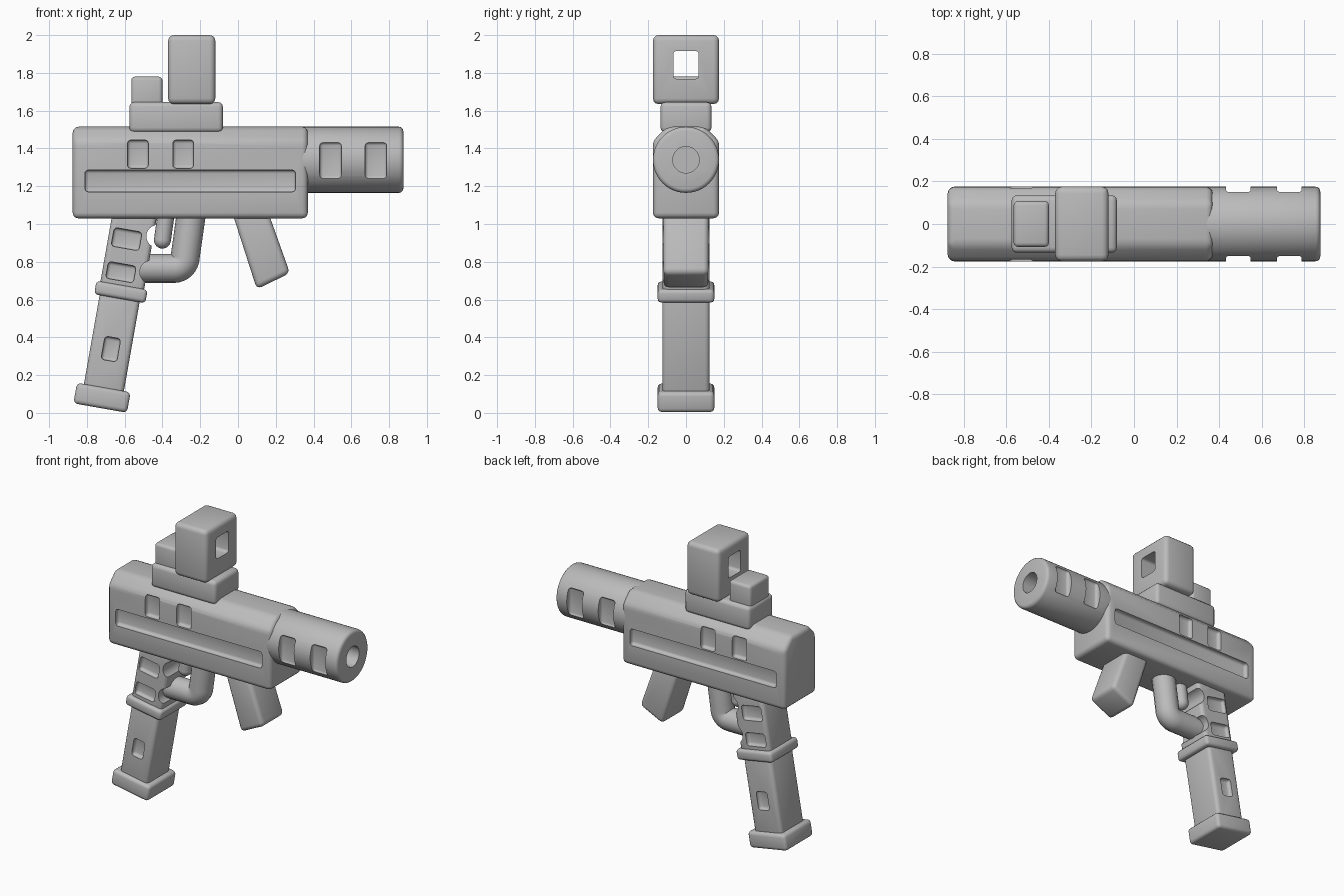
import bpy, bmesh, math
from mathutils import Matrix, Vector

cube = bpy.data.objects.get("Cube")
if cube:
    bpy.data.objects.remove(cube)

grey = bpy.data.materials.new("matte_grey")
grey.use_nodes = True
COLOUR = (0.5, 0.5, 0.5, 1)
grey.diffuse_color = COLOUR
grey.node_tree.nodes["Principled BSDF"].inputs["Base Color"].default_value = COLOUR


def finish(name, bm, bevel=0.0):
    """Turn a bmesh into a smooth-shaded object with rounded edges."""
    bmesh.ops.recalc_face_normals(bm, faces=bm.faces)
    if bevel:
        sharp = [e for e in bm.edges if e.calc_face_angle(0) > math.radians(40)]
        bmesh.ops.bevel(bm, geom=sharp, offset=bevel, segments=3,
                        profile=0.5, affect='EDGES', clamp_overlap=True)
    mesh = bpy.data.meshes.new(name)
    bm.to_mesh(mesh)
    bm.free()
    mesh.materials.append(grey)
    obj = bpy.data.objects.new(name, mesh)
    bpy.context.collection.objects.link(obj)
    return obj


def block(name, centre, size, tilt=0, bevel=0.025):
    """Rounded box, leaning toward +x by tilt degrees."""
    bm = bmesh.new()
    m = (Matrix.Translation(centre) @ Matrix.Rotation(math.radians(tilt), 4, 'Y')
         @ Matrix.Diagonal((*size, 1)))
    bmesh.ops.create_cube(bm, size=1, matrix=m)
    return finish(name, bm, bevel)


def prism(name, outline, start, end, axis, bevel):
    """Outline extruded along x (points are y, z) or y (points are x, z)."""
    bm = bmesh.new()
    place = (lambda a, b: (start, a, b)) if axis == 'X' else (lambda a, b: (a, start, b))
    face = bm.faces.new([bm.verts.new(place(a, b)) for a, b in outline])
    new = bmesh.ops.extrude_face_region(bm, geom=[face])["geom"]
    shift = Vector((end - start, 0, 0) if axis == 'X' else (0, end - start, 0))
    bmesh.ops.translate(bm, vec=shift, verts=[v for v in new if isinstance(v, bmesh.types.BMVert)])
    return finish(name, bm, bevel)


def rod(name, centre, radius, length, axis, bevel=0.0):
    """Cylinder along x or y."""
    bm = bmesh.new()
    turn = Matrix.Rotation(math.pi / 2, 4, 'Y' if axis == 'X' else 'X')
    bmesh.ops.create_cone(bm, cap_ends=True, segments=48, radius1=radius, radius2=radius,
                          depth=length, matrix=Matrix.Translation(centre) @ turn)
    return finish(name, bm, bevel)


def tube(name, points, radius):
    """Round bar following points in the xz plane, with a soft bend."""
    curve = bpy.data.curves.new(name, 'CURVE')
    curve.dimensions = '3D'
    curve.bevel_depth = radius
    curve.bevel_resolution = 6
    curve.use_fill_caps = True
    line = curve.splines.new('POLY')
    line.points.add(len(points) - 1)
    for p, (x, z) in zip(line.points, points):
        p.co = (x, 0, z, 1)
    curve.materials.append(grey)
    obj = bpy.data.objects.new(name, curve)
    bpy.context.collection.objects.link(obj)
    bpy.context.view_layer.objects.active = obj
    bpy.ops.object.select_all(action='DESELECT')
    obj.select_set(True)
    bpy.ops.object.convert(target='MESH')
    return bpy.context.object


def cut(target, cutters):
    """Subtract the cutters from the target and discard them."""
    bpy.context.view_layer.objects.active = target
    for c in cutters:
        c.hide_render = True
        mod = target.modifiers.new("cut", 'BOOLEAN')
        mod.operation, mod.solver, mod.object = 'DIFFERENCE', 'EXACT', c
        bpy.ops.object.modifier_apply(modifier=mod.name)
        bpy.data.objects.remove(c)


def pockets(x, z, w, h, floor, tilt=0):
    """Pair of rounded pocket cutters, one on each flank."""
    return [block("pocket_cutter", (x, s * (floor + 0.1), z), (w, 0.2, h), tilt, 0.018)
            for s in (-1, 1)]


parts = []

# Receiver with chamfered top edges, flank groove and two ports
receiver = prism("receiver", [(-0.175, 1.03), (0.175, 1.03), (0.175, 1.44), (0.1, 1.515),
                              (-0.1, 1.515), (-0.175, 1.44)], -0.875, 0.37, 'X', 0.03)
cut(receiver, pockets(-0.253, 1.228, 1.115, 0.115, 0.145)
    + pockets(-0.53, 1.37, 0.11, 0.15, 0.145) + pockets(-0.29, 1.37, 0.11, 0.15, 0.145))
parts.append(receiver)

# Barrel shroud with bore and vents
barrel = rod("barrel_shroud", (0.5875, 0, 1.34), 0.175, 0.575, 'X', 0.022)
cut(barrel, [rod("bore_cutter", (0.8, 0, 1.34), 0.07, 0.5, 'X')]
    + pockets(0.49, 1.335, 0.115, 0.195, 0.137) + pockets(0.73, 1.335, 0.115, 0.195, 0.137))
parts.append(barrel)

# Sights
parts.append(block("sight_rail", (-0.3275, 0, 1.565), (0.495, 0.27, 0.16)))
parts.append(block("rear_sight", (-0.4825, 0, 1.69), (0.165, 0.215, 0.18), bevel=0.02))
front_sight = block("front_sight", (-0.245, 0, 1.8175), (0.25, 0.35, 0.365), bevel=0.03)
cut(front_sight, [block("window_cutter", (-0.245, 0, 1.842), (0.6, 0.135, 0.148), bevel=0.018)])
parts.append(front_sight)

# Forward grip
parts.append(prism("fore_grip", [(-0.04, 1.09), (0.15, 1.09), (0.275, 0.74), (0.1, 0.655)],
                   -0.12, 0.12, 'Y', 0.028))

# Trigger and its guard
bend = [(-0.34 + 0.06 * math.cos(a), 0.825 - 0.06 * math.sin(a))
        for a in (math.pi / 2 * i / 8 for i in range(9))]
parts.append(tube("trigger_guard", [(-0.245, 1.07)] + bend + [(-0.56, 0.765)], 0.077))
tip = [(-0.4 + 0.0 * i, 0.915 - 0.0 * i) for i in range(1)]
parts.append(tube("trigger", [(-0.38, 1.06)] + tip, 0.045))
ball = bmesh.new()
bmesh.ops.create_uvsphere(ball, u_segments=24, v_segments=12, radius=0.045,
                          matrix=Matrix.Translation((-0.4, 0, 0.915)))
parts.append(finish("trigger_tip", ball))

# Pistol grip with finger grooves and flank pockets
LEAN = 10
pistol_grip = block("pistol_grip", (-0.58, 0, 0.86), (0.235, 0.25, 0.46), LEAN)
cut(pistol_grip, [rod("groove_cutter", (x, 0, z), 0.06, 0.5, 'Y')
                  for x, z in ((-0.425, 0.935), (-0.46, 0.745))]
    + pockets(-0.59, 0.92, 0.15, 0.1, 0.1, LEAN) + pockets(-0.62, 0.745, 0.15, 0.09, 0.1, LEAN))
parts.append(pistol_grip)

# Magazine with collar and base
magazine = block("magazine", (-0.67, 0, 0.36), (0.215, 0.25, 0.58), LEAN)
cut(magazine, pockets(-0.673, 0.338, 0.085, 0.125, 0.1, LEAN))
parts.append(magazine)
parts.append(block("magazine_collar", (-0.62, 0, 0.64), (0.275, 0.3, 0.072), LEAN, 0.02))
parts.append(block("magazine_base", (-0.72, 0, 0.08), (0.288, 0.3, 0.11), LEAN, 0.022))

# Smooth shading with crisp edges
bpy.ops.object.select_all(action='DESELECT')
for obj in parts:
    obj.select_set(True)
bpy.context.view_layer.objects.active = parts[0]
bpy.ops.object.shade_smooth_by_angle(angle=math.radians(35))
